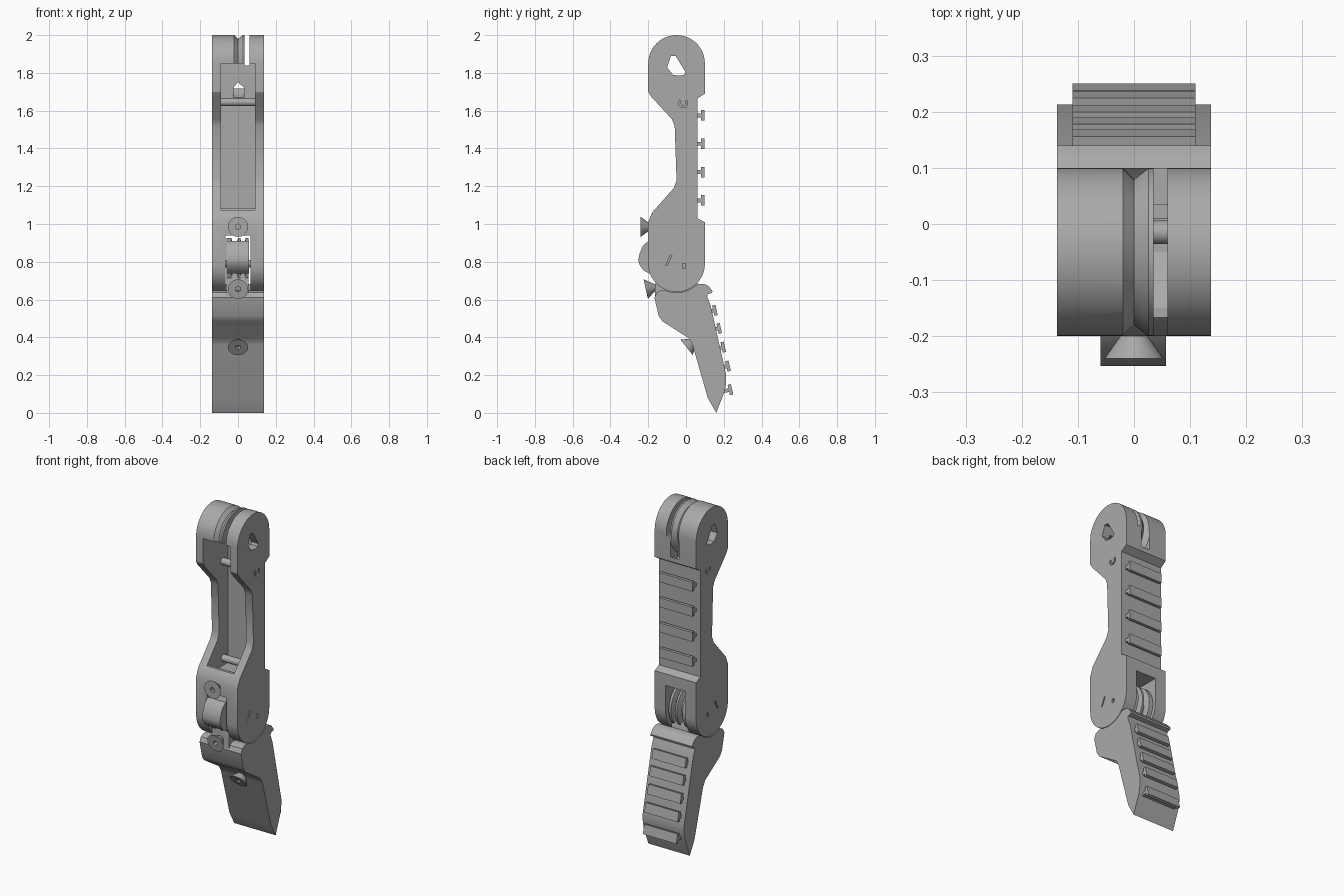
import bpy, bmesh, math
from mathutils import Vector, Matrix

if "Cube" in bpy.data.objects:
    bpy.data.objects.remove(bpy.data.objects["Cube"])

grey = bpy.data.materials.new("mid grey")
grey.use_nodes = True
COLOUR = (0.4, 0.4, 0.4, 1)
grey.diffuse_color = COLOUR
grey.node_tree.nodes["Principled BSDF"].inputs["Base Color"].default_value = COLOUR
HALF = 0.137                       # half width of the finger
HEAD = (-0.05, 1.85)               # upper hinge centre (y, z)
HINGE = (-0.05, 0.79)              # lower hinge centre
R = 0.15


def make(name, bm):
    bmesh.ops.recalc_face_normals(bm, faces=bm.faces[:])
    mesh = bpy.data.meshes.new(name)
    bm.to_mesh(mesh)
    bm.free()
    ob = bpy.data.objects.new(name, mesh)
    bpy.context.collection.objects.link(ob)
    mesh.materials.append(grey)
    return ob


def arc(c, r, start, end, n=24):
    angles = [math.radians(start + (end - start) * i / n) for i in range(n + 1)]
    return [(c[0] + r * math.cos(a), c[1] + r * math.sin(a)) for a in angles]


def prism(name, pts, x0=-HALF, x1=HALF):
    """Extrude a (y, z) outline along x."""
    bm = bmesh.new()
    face = bm.faces.new([bm.verts.new((x0, y, z)) for y, z in pts])
    out = bmesh.ops.extrude_face_region(bm, geom=[face])
    verts = [v for v in out["geom"] if isinstance(v, bmesh.types.BMVert)]
    bmesh.ops.translate(bm, verts=verts, vec=(x1 - x0, 0, 0))
    return make(name, bm)


def box(name, x0, x1, y0, y1, z0, z1):
    return prism(name, [(y0, z0), (y1, z0), (y1, z1), (y0, z1)], x0, x1)


def lathe(name, profile, c, steps=48):
    """Spin a closed (x, radius) profile about the x axis through c."""
    bm = bmesh.new()
    rings = []
    for i in range(steps):
        a = math.tau * i / steps
        rings.append([bm.verts.new((x, c[0] + r * math.cos(a), c[1] + r * math.sin(a)))
                      for x, r in profile])
    n = len(profile)
    for i in range(steps):
        a, b = rings[i], rings[(i + 1) % steps]
        for j in range(n):
            k = (j + 1) % n
            bm.faces.new((a[j], a[k], b[k], b[j]))
    return make(name, bm)


def pin(name, c, r, x0, x1):
    return prism(name, arc(c, r, 0, 345, 23), x0, x1)


def cone(name, centre, out, r_in, r_out, depth, sides=32):
    """Cone whose r_out end is centred on a point and faces along out."""
    bm = bmesh.new()
    d = Vector(out).normalized()
    turn = d.to_track_quat('Z', 'Y').to_matrix().to_4x4()
    mat = Matrix.Translation(Vector(centre) - d * depth / 2) @ turn
    bmesh.ops.create_cone(bm, cap_ends=True, segments=sides, radius1=r_in,
                          radius2=r_out, depth=depth, matrix=mat)
    return make(name, bm)


def cut(ob, *cutters):
    for c in cutters:
        mod = ob.modifiers.new("cut", 'BOOLEAN')
        mod.operation = 'DIFFERENCE'
        mod.solver = 'EXACT'
        mod.object = c
        bpy.context.view_layer.objects.active = ob
        bpy.ops.object.modifier_apply(modifier=mod.name)
        bpy.data.objects.remove(c)


# Upper segment: hinge heads at both ends and a slim waist
upper = prism("upper_segment",
              arc(HEAD, R, 0, 180)
              + [(-0.2, 1.7), (-0.185, 1.675), (-0.075, 1.555), (-0.06, 1.52),
                 (-0.05, 1.23), (-0.065, 1.19), (-0.18, 1.06), (-0.2, 1.01)]
              + arc(HINGE, R, 180, 360)
              + [(0.1, 1.01), (0.06, 1.03), (0.06, 1.665), (0.1, 1.69)])
cut(upper,
    # front channel
    prism("channel", [(-0.3, 1.85), (0.035, 1.85), (0.035, 1.02), (-0.05, 1.02),
                      (-0.15, 1.075), (-0.3, 1.075)], -0.09, 0.09),
    # lower fork opening
    box("fork_gap", -0.065, 0.065, -0.3, 0.3, 0.5, 0.94),
    # cord slot and V groove on the upper head
    box("cord_slot", 0.035, 0.06, -0.3, 0.3, 1.84, 2.1),
    lathe("cord_groove", [(0, 0.13), (0.032, 0.155), (0.032, 0.2),
                          (-0.025, 0.2), (-0.025, 0.155)], HEAD),
    # irregular hole through the upper head
    prism("hole", [(-0.08, 1.89), (-0.055, 1.89), (-0.003, 1.805), (-0.01, 1.79),
                   (-0.035, 1.785), (-0.07, 1.79), (-0.1, 1.83)], -0.3, 0.3))

# Shallow marks at the pin ends, on both sides
for x0, x1 in ((0.129, 0.2), (-0.2, -0.129)):
    ring = arc((-0.015, 1.64), 0.024, 140, 400, 16) + arc((-0.015, 1.64), 0.014, 400, 140, 16)
    cut(upper, prism("mark", ring, x0, x1),
        prism("mark", [(-0.108, 0.78), (-0.1, 0.78), (-0.075, 0.832), (-0.083, 0.836)], x0, x1),
        box("mark", x0, x1, -0.018, -0.003, 0.765, 0.79))

# Cross pins
pin("upper_cross_pin", (-0.015, 1.645), 0.021, -0.1, 0.1)
pin("lower_cross_pin", (-0.01, 1.065), 0.021, -0.1, 0.1)
pin("hinge_pin", HINGE, 0.02, -0.12, 0.12)

# Lower segment: cradle on top, wedge tip below
prism("lower_segment",
      [(-0.167, 0.61), (-0.155, 0.637), (-0.135, 0.647)]
      + arc(HINGE, R + 0.003, 248, 308, 12)
      + [(0.065, 0.683), (0.095, 0.683), (0.118, 0.672), (0.14, 0.645), (0.138, 0.635),
         (0.115, 0.628), (0.112, 0.615), (0.13, 0.57), (0.213, 0.2), (0.213, 0.16),
         (0.205, 0.115), (0.16, 0), (0.115, 0.08), (0.035, 0.36), (0.015, 0.395),
         (-0.125, 0.485), (-0.145, 0.515)])

# Grooved knuckle carried by the lower segment
lathe("knuckle_pulley", [(-0.06, 0.01), (-0.06, 0.135), (-0.035, 0.135), (-0.025, 0.105),
                         (-0.01, 0.105), (0, 0.135), (0.012, 0.135), (0.02, 0.105),
                         (0.032, 0.105), (0.04, 0.135), (0.055, 0.135), (0.055, 0.01)], HINGE)
prism("knuckle_stop", [(-0.1, 0.91), (-0.2, 0.91), (-0.228, 0.885), (-0.245, 0.845),
                       (-0.253, 0.81), (-0.247, 0.785), (-0.225, 0.755), (-0.195, 0.737),
                       (-0.1, 0.737)], -0.06, 0.057)
prism("knuckle_tongue", [(-0.165, 0.6), (0.06, 0.6), (0.06, 0.69), (0.03, 0.75),
                         (-0.16, 0.75)], -0.06, 0.055)

# Countersunk screws with hex sockets
SCREWS = (("upper_screw", (0, -0.24, 0.985), (0, -1, 0)),
          ("middle_screw", (0, -0.213, 0.655), (0, -1, -0.22)),
          ("lower_screw", (0, 0.003, 0.347), (0, -0.78, -0.63)))
for name, centre, out in SCREWS:
    screw = cone(name, centre, out, 0.014, 0.053, 0.055)
    tip = Vector(centre) + Vector(out).normalized() * 0.01
    cut(screw, cone("socket", tip, out, 0.015, 0.015, 0.03, 6))


# T-shaped grip ribs on the back
def rib(name, y, z, tilt, stem=0.035):
    """Rib whose outer face is centred on (y, z)."""
    t = math.radians(tilt)
    outline = [(0, -0.028), (0, 0.028), (-0.018, 0.028), (-0.018, 0.01),
               (-stem - 0.01, 0.01), (-stem - 0.01, -0.01), (-0.018, -0.01), (-0.018, -0.028)]
    prism(name, [(y + a * math.cos(t) - b * math.sin(t),
                  z + a * math.sin(t) + b * math.cos(t)) for a, b in outline], -0.11, 0.11)


for i in range(4):
    rib(f"upper_rib_{i + 1}", 0.098, 1.575 - 0.15 * i, 0)
for i, (y, z) in enumerate(((0.162, 0.545), (0.184, 0.45), (0.206, 0.35),
                            (0.231, 0.25), (0.244, 0.125))):
    rib(f"lower_rib_{i + 1}", y, z, 12.6)

# Smooth curved surfaces, keep edges crisp
for ob in bpy.context.scene.objects:
    ob.select_set(ob.type == 'MESH')
bpy.ops.object.shade_smooth_by_angle(angle=math.radians(28))
